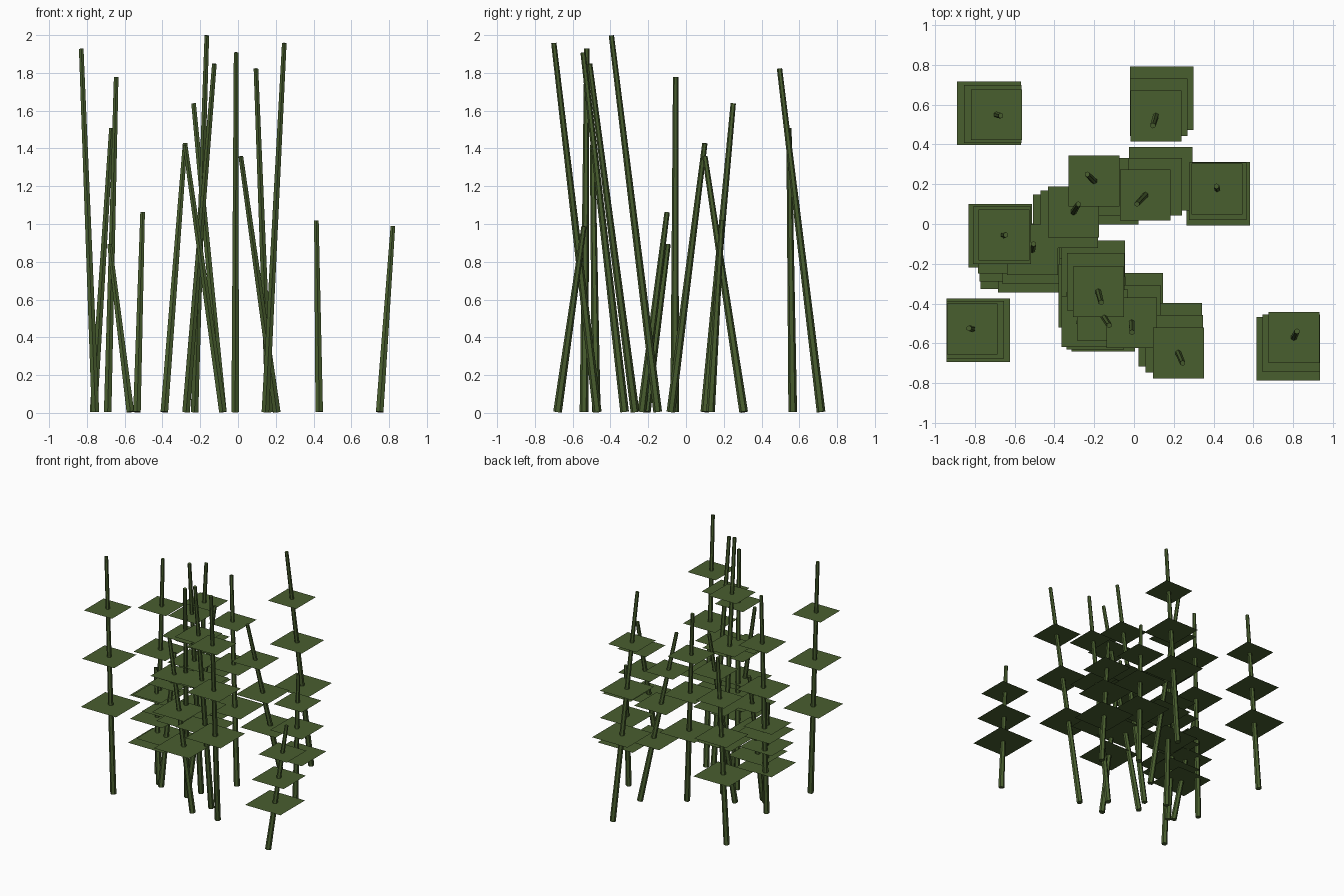
import bpy, bmesh
from mathutils import Vector, Matrix

green = bpy.data.materials.new("leaf_green")
green.diffuse_color = (0.066, 0.112, 0.028, 1)

# base x, base y, tip x, tip y, tip z
STALKS = [
    (-0.755, -0.54, -0.83, -0.525, 1.93),
    (-0.765, 0.565, -0.67, 0.545, 1.51),
    (-0.69, -0.06, -0.645, -0.055, 1.78),
    (-0.535, -0.235, -0.505, -0.10, 1.065),
    (-0.57, -0.21, -0.68, -0.095, 0.895),
    (-0.39, -0.08, -0.28, 0.10, 1.43),
    (-0.08, 0.10, -0.235, 0.25, 1.64),
    (-0.23, -0.15, -0.165, -0.395, 2.0),
    (-0.275, -0.27, -0.125, -0.51, 1.85),
    (-0.015, -0.325, -0.01, -0.545, 1.91),
    (0.165, 0.715, 0.095, 0.495, 1.825),
    (0.145, -0.47, 0.245, -0.70, 1.96),
    (0.205, 0.305, 0.015, 0.10, 1.36),
    (0.43, 0.13, 0.415, 0.19, 1.02),
    (0.75, -0.68, 0.82, -0.54, 0.99),
    (-0.08, -0.475, -0.28, -0.495, 1.42),
]
LEAVES = [(0.375, 0.32), (0.577, 0.29), (0.78, 0.256)]  # position along stalk, width


def add_object(name, bm):
    mesh = bpy.data.meshes.new(name)
    bm.to_mesh(mesh)
    bm.free()
    mesh.materials.append(green)
    bpy.context.collection.objects.link(bpy.data.objects.new(name, mesh))


for i, (bx, by, tx, ty, tz) in enumerate(STALKS, 1):
    base, tip = Vector((bx, by, 0.005)), Vector((tx, ty, tz - 0.002))
    axis = tip - base
    # tapered leaning stalk
    bm = bmesh.new()
    turn = Vector((0, 0, 1)).rotation_difference(axis).to_matrix().to_4x4()
    bmesh.ops.create_cone(bm, cap_ends=True, segments=6, radius1=0.023, radius2=0.014,
                          depth=axis.length,
                          matrix=Matrix.Translation((base + tip) / 2) @ turn)
    add_object(f"stalk_{i}", bm)
    # three flat square leaves threaded on the stalk
    bm = bmesh.new()
    for f, width in LEAVES:
        bmesh.ops.create_grid(bm, x_segments=1, y_segments=1, size=width / 2,
                              matrix=Matrix.Translation(base + axis * f))
    add_object(f"leaves_{i}", bm)
